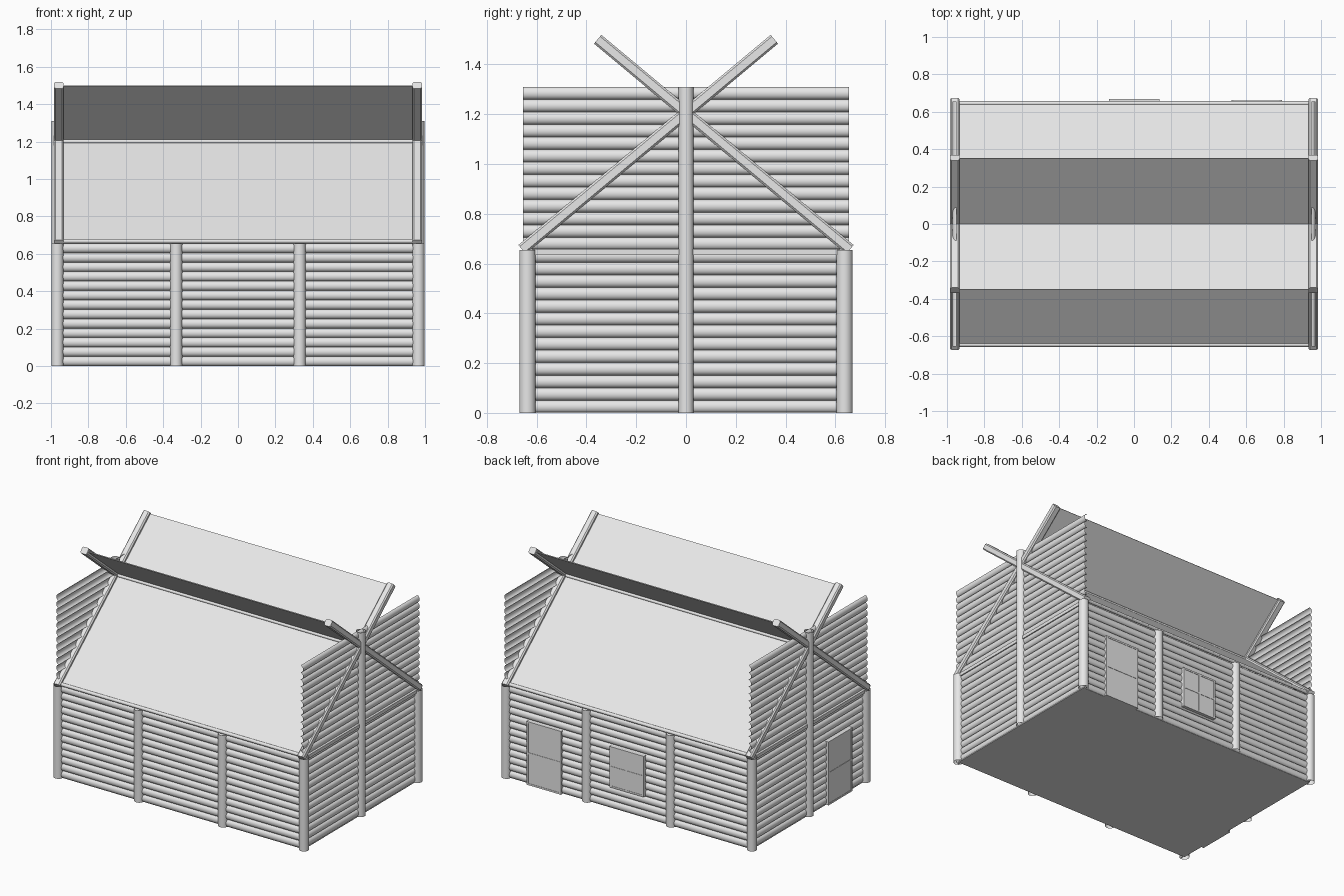
import bpy, bmesh, math
from mathutils import Vector, Matrix

if "Cube" in bpy.data.objects:
    bpy.data.objects.remove(bpy.data.objects["Cube"], do_unlink=True)

mat = bpy.data.materials.new("pale grey")
mat.use_nodes = True
GREY = (0.8, 0.8, 0.8, 1)
mat.diffuse_color = GREY
mat.node_tree.nodes["Principled BSDF"].inputs["Base Color"].default_value = GREY

X, Y = 0.965, 0.637        # post centre lines
EAVE, PEAK = 0.655, 1.31   # heights of side walls and gables
PITCH = EAVE / 13          # height of one log


def finish(bm, name, smooth=False):
    mesh = bpy.data.meshes.new(name)
    bm.to_mesh(mesh)
    bm.free()
    obj = bpy.data.objects.new(name, mesh)
    bpy.context.collection.objects.link(obj)
    mesh.materials.append(mat)
    if smooth:
        bpy.ops.object.select_all(action='DESELECT')
        obj.select_set(True)
        bpy.context.view_layer.objects.active = obj
        bpy.ops.object.shade_smooth_by_angle(angle=math.radians(40))
    return obj


def add_box(bm, centre, size, rot=None):
    m = Matrix.Translation(centre) @ (rot or Matrix()) @ Matrix.Diagonal((*size, 1))
    bmesh.ops.create_cube(bm, size=1, matrix=m)


def log_wall(name, half, offset, rows, turn):
    """Sheet of stacked half-round logs, facing -y before it is turned."""
    bm = bmesh.new()
    rot = Matrix.Rotation(turn, 3, 'Z')
    steps, prev = 8, None
    for i in range(rows * steps + 1):
        bulge = math.sin(math.pi * (i % steps) / steps)
        z = (i // steps) * PITCH + PITCH * (1 - math.cos(math.pi * (i % steps) / steps)) / 2
        row = [bm.verts.new(rot @ Vector((s * half, -offset - 0.02 * bulge, z))) for s in (-1, 1)]
        if prev:
            bm.faces.new((prev[0], prev[1], row[1], row[0]))
        prev = row
    return finish(bm, name, True)


def pole(name, start, end, radius, caps=False):
    bm = bmesh.new()
    a, b = Vector(start), Vector(end)
    rot = (b - a).to_track_quat('Z', 'Y').to_matrix().to_4x4()
    bmesh.ops.create_cone(bm, cap_ends=caps, segments=20, radius1=radius, radius2=radius,
                          depth=(b - a).length, matrix=Matrix.Translation((a + b) / 2) @ rot)
    return finish(bm, name, True)


# Log walls
log_wall("front_wall", X, 0.63, 13, 0)
log_wall("back_wall", X, 0.63, 13, math.pi)
log_wall("left_gable_wall", 0.655, 0.95, 26, math.pi / 2)
log_wall("right_gable_wall", 0.655, 0.95, 26, -math.pi / 2)

# Floor
bm = bmesh.new()
add_box(bm, (0, 0, 0.003), (2 * X, 2 * Y, 0.006))
finish(bm, "floor")

# Upright posts
for sy, side in ((-1, "front"), (1, "back")):
    for i in range(4):
        x = -X + i * 2 * X / 3
        x = x if i in (0, 3) else math.copysign(0.33, x)
        pole(f"{side}_post_{i + 1}", (x, sy * Y, 0), (x, sy * Y, EAVE), 0.033)
    # Eave and ridge purlins
    pole(f"{side}_eave_purlin", (-0.98, sy * 0.645, 0.667), (0.98, sy * 0.645, 0.667), 0.012, True)
    pole(f"{side}_ridge_purlin", (-0.935, sy * 0.012, 1.2), (0.935, sy * 0.012, 1.2), 0.01, True)
for sx, side in ((-1, "right"), (1, "left")):
    pole(f"{side}_gable_post", (sx * X, 0, 0), (sx * X, 0, PEAK), 0.031)
    bm = bmesh.new()
    add_box(bm, (sx * 0.962, 0, 0.647), (0.03, 2 * Y, 0.024))
    finish(bm, f"{side}_tie_beam")

# Two crossing roof sheets with edge beams
LOW, HIGH = Vector((0, -0.655, 0.66)), Vector((0, 0.351, 1.498))
for sy, side in ((1, "front"), (-1, "back")):
    a = Vector((0, sy * LOW.y, LOW.z))
    b = Vector((0, sy * HIGH.y, HIGH.z))
    mid, span = (a + b) / 2, (b - a).length
    rot = Matrix.Rotation(math.atan2(b.z - a.z, b.y - a.y), 4, 'X')
    bm = bmesh.new()
    add_box(bm, mid, (1.95, span, 0.006), rot)
    finish(bm, f"{side}_roof_sheet")
    for sx, end in ((-1, "right"), (1, "left")):
        bm = bmesh.new()
        add_box(bm, mid + Vector((sx * 0.958, 0, 0)), (0.05, span + 0.01, 0.046), rot)
        axis = (b - a).normalized()
        edges = [e for e in bm.edges
                 if abs((e.verts[0].co - e.verts[1].co).normalized().dot(axis)) > 0.9]
        bmesh.ops.bevel(bm, geom=edges, offset=0.008, segments=1, affect='EDGES')
        finish(bm, f"{side}_roof_beam_{end}")


def opening(name, width, bottom, top, cols, rows, face, place):
    """Framed leaf with inset panels, facing -y before it is placed."""
    bm = bmesh.new()
    height, border = top - bottom, 0.012
    add_box(bm, (0, -face + 0.02, (top + bottom) / 2), (width, 0.034, height))
    for x in [-width / 2 + border / 2 + i * (width - border) / cols for i in range(cols + 1)]:
        add_box(bm, (x, -face + 0.005, (top + bottom) / 2), (border, 0.01, height))
    for z in [bottom + border / 2 + i * (height - border) / rows for i in range(rows + 1)]:
        add_box(bm, (0, -face + 0.005, z), (width, 0.009, border))
    bm.transform(place)
    return finish(bm, name)


# Doors and window
back = Matrix.Rotation(math.pi, 4, 'Z')
right = Matrix.Rotation(-math.pi / 2, 4, 'Z')
opening("back_door", 0.27, 0, 0.45, 1, 2, 0.662, Matrix.Translation((0.655, 0, 0)) @ back)
opening("back_window", 0.27, 0.16, 0.45, 2, 2, 0.668, back)
opening("side_door", 0.27, 0, 0.45, 1, 2, 0.985, Matrix.Translation((0, -0.33, 0)) @ right)
